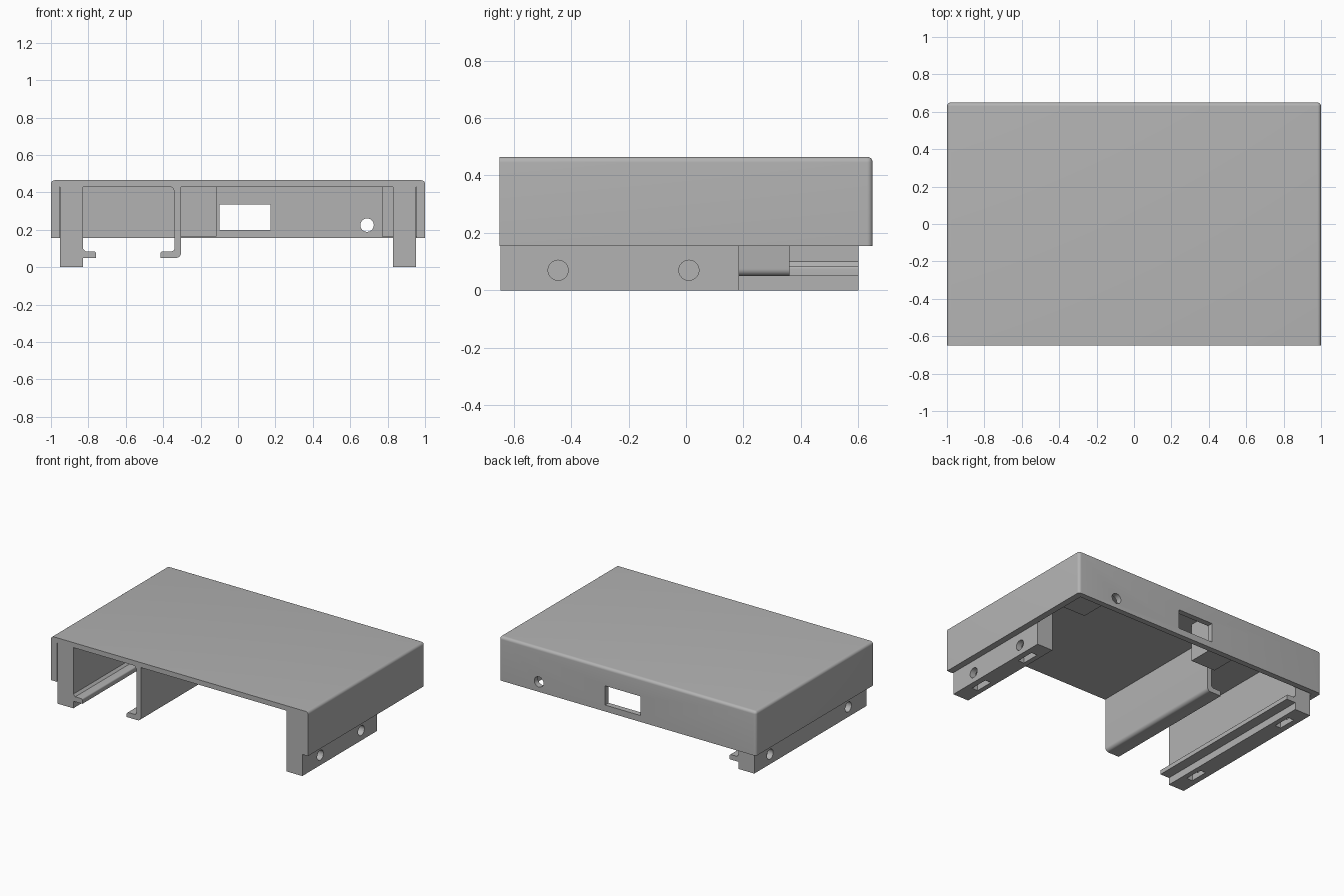
import bpy, bmesh, math

if "Cube" in bpy.data.objects:
    bpy.data.objects.remove(bpy.data.objects["Cube"], do_unlink=True)

grey = bpy.data.materials.new("plain grey")
grey.use_nodes = True
colour = (0.45, 0.45, 0.45, 1)
grey.diffuse_color = colour
grey.node_tree.nodes["Principled BSDF"].inputs["Base Color"].default_value = colour


def finish(name, bm):
    bmesh.ops.recalc_face_normals(bm, faces=bm.faces)
    mesh = bpy.data.meshes.new(name)
    bm.to_mesh(mesh)
    bm.free()
    mesh.materials.append(grey)
    obj = bpy.data.objects.new(name, mesh)
    bpy.context.collection.objects.link(obj)
    return obj


def box(name, x, y, z, bevel_rule=None, radius=0.02):
    bm = bmesh.new()
    bmesh.ops.create_cube(bm, size=1)
    for v in bm.verts:
        v.co = [r[0] + (c + 0.5) * (r[1] - r[0]) for c, r in zip(v.co, (x, y, z))]
    if bevel_rule:
        edges = [e for e in bm.edges if bevel_rule((e.verts[0].co + e.verts[1].co) / 2)]
        bmesh.ops.bevel(bm, geom=edges, offset=radius, segments=6, profile=0.5, affect='EDGES')
    return finish(name, bm)


def extrude(name, points, y):
    """Extrude an x-z outline along y; a third value rounds that corner."""
    outline = []
    n = len(points)
    for i, p in enumerate(points):
        if len(p) == 2:
            outline.append(p)
            continue
        a, b, r = points[i - 1], points[(i + 1) % n], p[2]
        ends = []
        for q in (a, b):
            d = math.dist(p[:2], q[:2])
            ends.append([p[k] + (q[k] - p[k]) * r / d for k in (0, 1)])
        centre = [ends[0][k] + ends[1][k] - p[k] for k in (0, 1)]
        for s in range(7):
            t = s / 6 * math.pi / 2
            outline.append([centre[k] + (ends[0][k] - centre[k]) * math.cos(t)
                            + (ends[1][k] - centre[k]) * math.sin(t) for k in (0, 1)])
    bm = bmesh.new()
    face = bm.faces.new([bm.verts.new((p[0], y[0], p[1])) for p in outline])
    new = bmesh.ops.extrude_face_region(bm, geom=[face])["geom"]
    for v in new:
        if isinstance(v, bmesh.types.BMVert):
            v.co.y = y[1]
    return finish(name, bm)


def cylinder(name, centre, radius, depth, axis):
    bpy.ops.mesh.primitive_cylinder_add(vertices=32, radius=radius, depth=depth, location=centre,
                                        rotation=(math.pi / 2, 0, 0) if axis == "y" else (0, math.pi / 2, 0))
    obj = bpy.context.object
    obj.name = name
    obj.data.materials.append(grey)
    return obj


def cut(target, cutters):
    for c in cutters:
        mod = target.modifiers.new("cut", 'BOOLEAN')
        mod.operation, mod.solver, mod.object = 'DIFFERENCE', 'EXACT', c
        bpy.context.view_layer.objects.active = target
        bpy.ops.object.modifier_apply(modifier=mod.name)
        bpy.data.objects.remove(c, do_unlink=True)


# Cover shell, open at the front and underneath, rounded on top and rear edges
def rounded(m):
    top = m.z > 0.46 and m.y > -0.6
    rear_corner = abs(m.x) > 0.9 and m.y > 0.6
    return top or rear_corner


cover = box("cover", (-1, 1), (-0.65, 0.65), (0.155, 0.465), rounded)
cut(cover, [
    box("cavity", (-0.955, 0.955), (-0.8, 0.61), (0, 0.43)),
    box("port_opening", (-0.1, 0.175), (0.5, 0.8), (0.2, 0.335)),
    cylinder("socket_opening", (0.69, 0.63, 0.225), 0.036, 0.3, "y"),
])

# Side rails with screw holes and nut slots
for name, side, end, holes in (("short_rail", 1, 0.185, (-0.445, 0.01)),
                               ("long_rail", -1, 0.6, (-0.445, 0.425))):
    rail = box(name, sorted((side * 0.83, side * 0.952)), (-0.645, end), (0, 0.432))
    cutters = []
    for y in holes:
        cutters.append(cylinder("screw_hole", (side * 0.94, y, 0.07), 0.035, 0.1, "x"))
        cutters.append(box("nut_slot", sorted((side * 0.865, side * 0.91)),
                           (y - 0.065, y + 0.065), (-0.1, 0.115)))
    cut(rail, cutters)

# Lip along the inside of the long rail
extrude("rail_lip", [(-0.835, 0.05), (-0.76, 0.05), (-0.76, 0.085, 0.01),
                     (-0.815, 0.085), (-0.83, 0.1), (-0.835, 0.1)], (-0.645, 0.6))

# Hanging divider with an inward foot
extrude("divider", [(-0.305, 0.432), (-0.305, 0.05, 0.025), (-0.415, 0.05),
                    (-0.415, 0.085, 0.015), (-0.34, 0.085, 0.015), (-0.34, 0.405),
                    (-0.348, 0.424), (-0.365, 0.432)], (-0.645, 0.36))

# Mounting blocks against the rear wall
for name, x in (("centre_block", (-0.305, -0.115)), ("corner_block", (0.77, 0.957))):
    box(name, x, (0.43, 0.612), (0.165, 0.432))

# Smooth the rounded edges only
for obj in bpy.context.scene.objects:
    obj.select_set(obj.type == 'MESH')
bpy.context.view_layer.objects.active = cover
bpy.ops.object.shade_smooth_by_angle(angle=math.radians(30))
